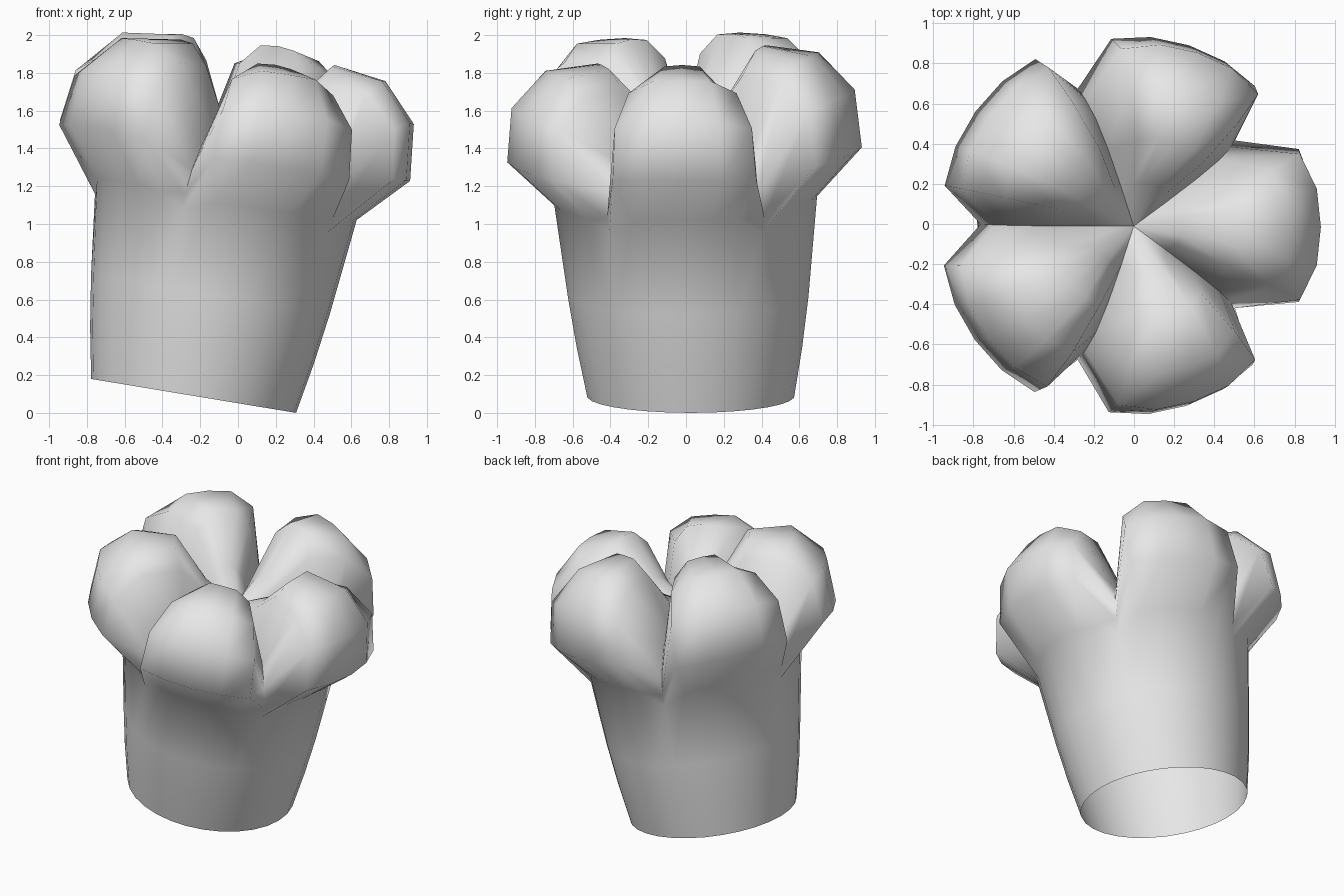
import bpy, bmesh, math

if "Cube" in bpy.data.objects:
    bpy.data.objects.remove(bpy.data.objects["Cube"])

mat = bpy.data.materials.new("light grey")
mat.diffuse_color = (0.8, 0.8, 0.8, 1)
mat.use_nodes = True
mat.node_tree.nodes["Principled BSDF"].inputs["Base Color"].default_value = mat.diffuse_color

# rows up the stem, over each lobe and into the hollow:
# (radius, height) on the lobe middle, then in the crease, lobe plumpness, share of lobe lift
ROWS = [
    (0.55, 0.00, 0.55, 0.00, 2, 0),
    (0.60, 0.27, 0.60, 0.27, 2, 0),
    (0.64, 0.54, 0.64, 0.54, 2, 0),
    (0.70, 1.06, 0.69, 0.97, 4, 0.5),
    (0.945, 1.31, 0.71, 1.05, 8, 0.8),
    (0.915, 1.61, 0.66, 1.18, 6, 1),
    (0.73, 1.81, 0.56, 1.32, 4.5, 1),
    (0.45, 1.85, 0.40, 1.40, 3.5, 1),
    (0.23, 1.58, 0.20, 1.43, 2.2, 0),
]
LIFT = [0, 0.05, 0.03, 0.0, -0.05]       # the lobes differ a little in height
GROW = [1, 1, 1.03, 1.03, 1]             # and in reach
LOBES, SEG = 5, 6
TILT = math.radians(9.4)


def place(r, t, ang):
    # lean the whole shape towards +x
    x, y = r * math.cos(ang), r * math.sin(ang)
    return (-0.235 + x * math.cos(TILT) + t * math.sin(TILT),
            0.025 - 0.025 * t + y,
            0.09 - x * math.sin(TILT) + t * math.cos(TILT))


bm = bmesh.new()
rings = []
n = LOBES * SEG
for rm, tm, rv, tv, plump, share in ROWS:
    ring = []
    for i in range(n):
        lobe = i // SEG
        f = abs((i % SEG) - SEG / 2) / (SEG / 2)   # 0 lobe middle, 1 crease
        e = 1 - f ** plump
        ang = math.tau * (i - SEG / 2) / n
        reach = rm * (1 + (GROW[lobe] - 1) * share)
        top = tm + LIFT[lobe] * share
        ring.append(bm.verts.new(place(rv + (reach - rv) * e, tv + (top - tv) * e, ang)))
    rings.append(ring)

# sides; the base stays open
for a, b in zip(rings, rings[1:]):
    for i in range(n):
        j = (i + 1) % n
        bm.faces.new((a[i], a[j], b[j], b[i]))
# hollow centre
tip = bm.verts.new(place(0, 1.43, 0))
for i in range(n):
    bm.faces.new((rings[-1][i], rings[-1][(i + 1) % n], tip))

mesh = bpy.data.meshes.new("lobed_stem")
bm.to_mesh(mesh)
bm.free()
mesh.materials.append(mat)
ob = bpy.data.objects.new("lobed_stem", mesh)
bpy.context.collection.objects.link(ob)
bpy.context.view_layer.objects.active = ob
ob.select_set(True)
bpy.ops.object.shade_smooth_by_angle(angle=math.radians(110))
